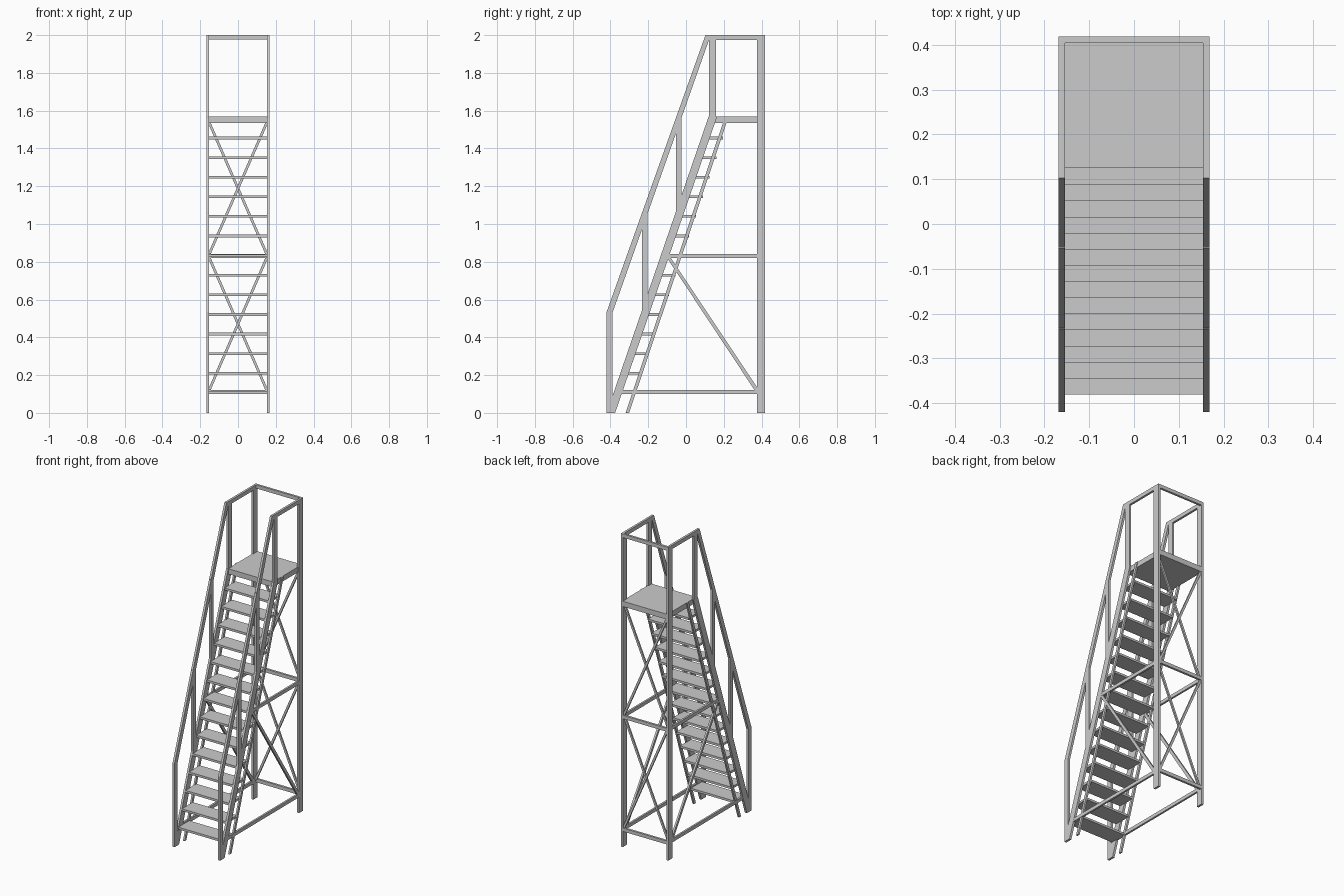
import bpy, bmesh

if "Cube" in bpy.data.objects:
    bpy.data.objects.remove(bpy.data.objects["Cube"])

XI, XO = 0.154, 0.168        # inner and outer x of the side frames


def prism(name, pts, a, b, axis='x', mirror=False):
    """Extrude an outline from a to b along x (outline in yz) or y (outline in xz)."""
    bm = bmesh.new()

    def place(p, t):
        return (t, p[0], p[1]) if axis == 'x' else (p[0], t, p[1])
    for s in ((1, -1) if mirror else (1,)):
        lo = [bm.verts.new(place(p, a * s)) for p in pts]
        hi = [bm.verts.new(place(p, b * s)) for p in pts]
        bm.faces.new(lo)
        bm.faces.new(hi)
        n = len(pts)
        for i in range(n):
            j = (i + 1) % n
            bm.faces.new((lo[i], lo[j], hi[j], hi[i]))
    bmesh.ops.recalc_face_normals(bm, faces=bm.faces)
    me = bpy.data.meshes.new(name)
    bm.to_mesh(me)
    bm.free()
    ob = bpy.data.objects.new(name, me)
    bpy.context.collection.objects.link(ob)
    return ob


def rect(u0, u1, v0, v1):
    return [(u0, v0), (u1, v0), (u1, v1), (u0, v1)]


def band(p, q, w):
    """Slanted strip of horizontal width w, ends cut level."""
    return [p, (p[0] + w, p[1]), (q[0] + w, q[1]), q]


def side(name, pts, a=XI, b=XO):
    prism(name, pts, a, b, mirror=True)


# Side frames: posts, handrails and stringers
side("back_post", rect(0.376, 0.418, 0, 2.0))
side("front_handrail_post", rect(-0.42, -0.389, 0, 0.535))
side("sloped_handrail", [(-0.42, 0.535), (-0.389, 0.53), (0.122, 1.975), (0.103, 2.0)])
side("top_handrail", [(0.122, 1.975), (0.376, 1.975), (0.376, 2.0), (0.103, 2.0)])
side("platform_post", rect(0.122, 0.158, 1.55, 1.975))
side("lower_baluster", rect(-0.234, -0.203, 0.53, 1.06))
side("upper_baluster", rect(-0.054, -0.025, 1.05, 1.57))
side("front_stringer", band((-0.42, 0), (0.12, 1.57), 0.045))
side("rear_stringer", band((-0.32, 0), (0.207, 1.57), 0.019), 0.154, 0.165)

# Horizontal side braces and one diagonal each side
side("lower_side_brace", rect(-0.35, 0.376, 0.1, 0.122), 0.155, 0.167)
side("middle_side_brace", rect(-0.095, 0.376, 0.82, 0.842), 0.155, 0.167)
side("side_diagonal", [(-0.1, 0.82), (-0.08, 0.82), (0.376, 0.135), (0.376, 0.11), (0.37, 0.11)],
     0.155, 0.167)

# Back frame: cross bars and crossed diagonals
for name, z0, z1 in (("lower_back_brace", 0.1, 0.122), ("middle_back_brace", 0.82, 0.842),
                     ("top_back_rail", 1.977, 2.0)):
    prism(name, rect(-XI, XI, z0, z1), 0.404, 0.418, 'y')
for level, (z0, z1) in enumerate(((0.12, 0.822), (0.84, 1.537))):
    for k, s in enumerate((1, -1)):
        prism(f"back_diagonal_{level}_{k}",
              [(-0.16 * s, z0), (-0.145 * s, z0), (0.16 * s, z1), (0.145 * s, z1)],
              0.393 + 0.01 * k, 0.403 + 0.01 * k, 'y')

# Platform and treads
prism("platform", rect(0.125, 0.417, 1.536, 1.57), -0.16, 0.16)
for i in range(14):
    y, z = -0.381 + 0.036 * i, 0.099 + 0.1038 * i
    prism(f"tread_{i + 1}", rect(y, y + 0.11, z, z + 0.014), -0.157, 0.157)
